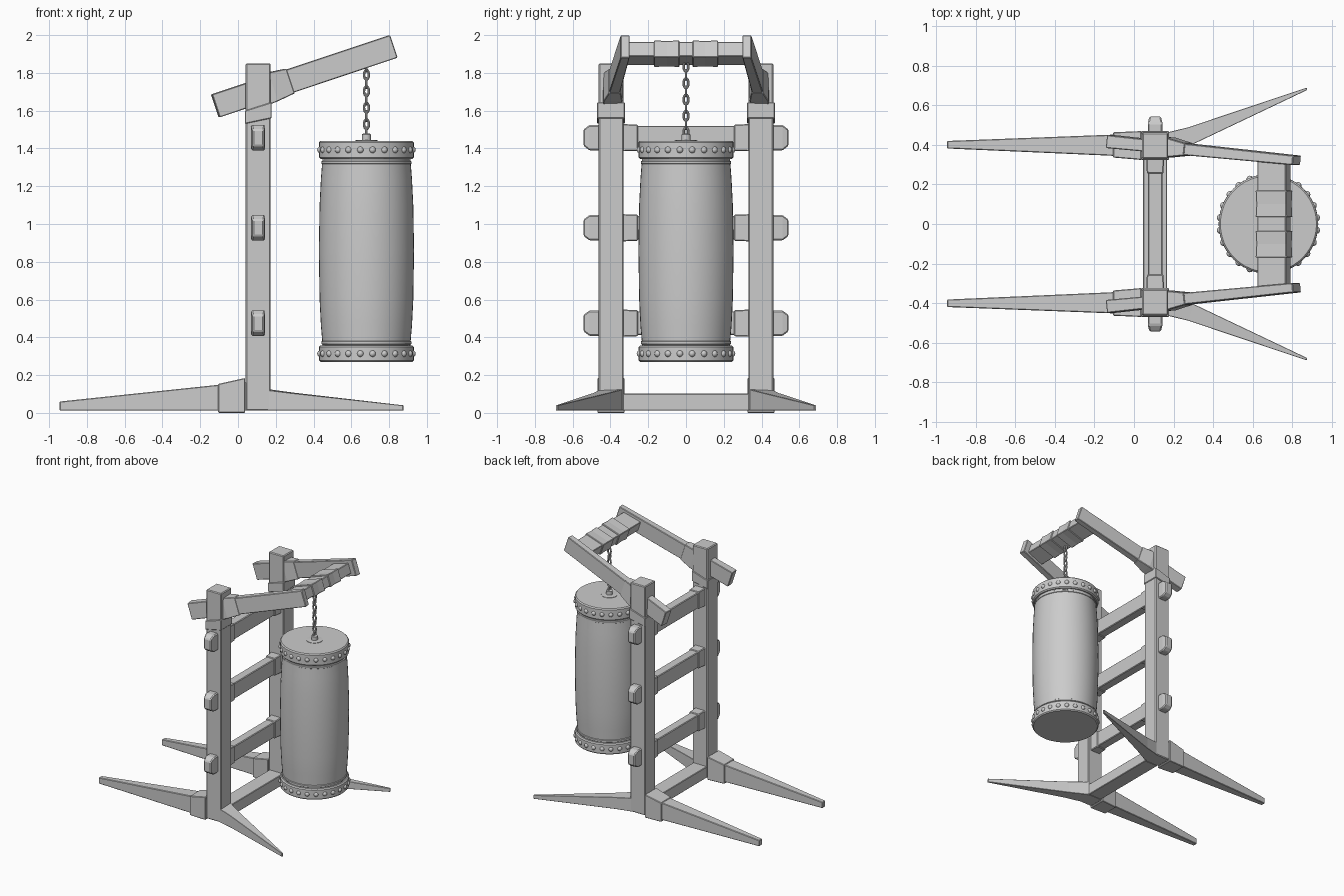
import bpy, bmesh
from math import sin, cos, pi, radians, atan2
from mathutils import Vector, Matrix

if "Cube" in bpy.data.objects:
    bpy.data.objects.remove(bpy.data.objects["Cube"])


def finish(name, bm, bevel=0.0, smooth=False):
    bmesh.ops.recalc_face_normals(bm, faces=bm.faces)
    me = bpy.data.meshes.new(name)
    bm.to_mesh(me)
    bm.free()
    ob = bpy.data.objects.new(name, me)
    bpy.context.collection.objects.link(ob)
    if bevel:
        m = ob.modifiers.new("bevel", 'BEVEL')
        m.width, m.segments = bevel, 1
    if smooth:
        bpy.ops.object.select_all(action='DESELECT')
        ob.select_set(True)
        bpy.context.view_layer.objects.active = ob
        bpy.ops.object.shade_smooth_by_angle(angle=radians(40))
    return ob


def loft(name, sections, bevel=0.0, side=1):
    """Join rectangles (centre, half-vector u, half-vector v); side mirrors in y."""
    bm = bmesh.new()
    rings = []
    for c, u, v in sections:
        c, u, v = Vector(c), Vector(u), Vector(v)
        pts = (c - u - v, c + u - v, c + u + v, c - u + v)
        rings.append([bm.verts.new((p.x, p.y * side, p.z)) for p in pts])
    for a, b in zip(rings, rings[1:]):
        for i in range(4):
            j = (i + 1) % 4
            bm.faces.new((a[i], a[j], b[j], b[i]))
    bm.faces.new(rings[0])
    bm.faces.new(rings[-1])
    return finish(name, bm, bevel)


def sec_x(x, y0, y1, z0, z1):
    return ((x, (y0 + y1) / 2, (z0 + z1) / 2), (0, (y1 - y0) / 2, 0), (0, 0, (z1 - z0) / 2))


def sec_y(y, x, z, hx, hz):
    return ((x, y, z), (hx, 0, 0), (0, 0, hz))


def box(name, x0, x1, y0, y1, z0, z1, bevel=0.0, side=1):
    return loft(name, [sec_x(x0, y0, y1, z0, z1), sec_x(x1, y0, y1, z0, z1)], bevel, side)


PX = 0.107                                   # post centre in x
A, B = Vector((-0.12, 0.417, 1.625)), Vector((0.823, 0.322, 1.94))
tilt = atan2(B.z - A.z, B.x - A.x)
up = Vector((-sin(tilt), 0, cos(tilt)))      # across the sloping arms
along = Vector((cos(tilt), 0, sin(tilt)))


def arm_sec(t, thick, high):
    return (A.lerp(B, t), Vector((0.1, 1, 0)).normalized() * thick, up * high)


for side, tag in ((1, "back"), (-1, "front")):
    # upright post, with a sloping collar below the arm
    box(tag + "_post", 0.041, 0.173, 0.33, 0.462, 0.012, 1.85, 0.006, side)
    loft(tag + "_post_collar", [sec_x(0.036, 0.324, 0.47, 1.53, 1.60),
                                sec_x(0.178, 0.324, 0.47, 1.56, 1.645)], 0.004, side)
    # sloping arm and its tapered sleeve
    loft(tag + "_arm", [arm_sec(0, 0.033, 0.064), arm_sec(1, 0.024, 0.063)], 0.004, side)
    loft(tag + "_arm_sleeve", [arm_sec(0.22, 0.05, 0.086), arm_sec(0.32, 0.05, 0.08),
                               arm_sec(0.42, 0.031, 0.069)], 0.004, side)
    # long rear leg with socket
    loft(tag + "_rear_leg", [sec_x(-0.945, 0.382, 0.42, 0.012, 0.06),
                             sec_x(0.05, 0.338, 0.458, 0.012, 0.165)], 0.004, side)
    loft(tag + "_rear_leg_socket", [sec_x(-0.105, 0.336, 0.464, 0.0, 0.153),
                                    sec_x(0.038, 0.324, 0.47, 0.0, 0.185)], 0.004, side)
    # splayed tapered front leg
    d = Vector((0.36, -1, 0)).normalized()
    loft(tag + "_splayed_leg", [((0.15, 0.395, 0.068), d * 0.062, (0, 0, 0.056)),
                                ((0.29, 0.448, 0.059), d * 0.044, (0, 0, 0.047)),
                                ((0.875, 0.684, 0.026), d * 0.006, (0, 0, 0.014))], 0.002, side)
    # rung tenon ends and inner sleeves
    for n, z in enumerate((0.475, 0.98, 1.457)):
        loft(f"{tag}_tenon_{n}", [sec_y(0.45, PX, z, 0.037, 0.068), sec_y(0.51, PX, z, 0.037, 0.068),
                                  sec_y(0.543, PX, z, 0.03, 0.043)], 0.007, side)
        loft(f"{tag}_rung_sleeve_{n}", [sec_y(0.255, PX, z, 0.042, 0.069),
                                        sec_y(0.335, PX, z, 0.045, 0.072)], 0.005, side)
    # binding around the hanging beam
    c = A.lerp(B, (0.708 - A.x) / (B.x - A.x))
    loft(tag + "_beam_wrap", [((c.x, y, c.z), along * w, up * h) for y, w, h in
                              ((0.035, 0.083, 0.048), (0.10, 0.08, 0.045), (0.17, 0.083, 0.048))],
         0.004, side)

# rungs, base beam and hanging beam
for n, z in enumerate((0.475, 0.98, 1.457)):
    box(f"rung_{n}", PX - 0.036, PX + 0.036, -0.34, 0.34, z - 0.063, z + 0.063, 0.005)
box("base_beam", 0.046, 0.168, -0.335, 0.335, 0.012, 0.102, 0.004)
loft("hanging_beam", [((c.x, y, c.z), along * 0.076, up * 0.04) for y in (-0.32, 0.32)], 0.004)


def lathe(name, profile, n=48):
    bm = bmesh.new()
    rings = [[bm.verts.new((DX + r * cos(2 * pi * i / n), r * sin(2 * pi * i / n), z))
              for i in range(n)] for r, z in profile]
    for a, b in zip(rings, rings[1:]):
        for i in range(n):
            j = (i + 1) % n
            bm.faces.new((a[i], a[j], b[j], b[i]))
    bm.faces.new(rings[0])
    bm.faces.new(rings[-1])
    return finish(name, bm, 0, True)


# hanging padded cylinder with end bands
DX = 0.68
lathe("bag_body", [(0.23, 0.30), (0.234, 0.38), (0.241, 0.46), (0.248, 0.60), (0.252, 0.86),
                   (0.248, 1.10), (0.241, 1.24), (0.234, 1.33), (0.23, 1.41)])
for tag, z0, z1 in (("lower", 0.27, 0.357), ("upper", 1.345, 1.44)):
    lathe(tag + "_band", [(0.243, z0), (0.251, z0 + 0.008), (0.251, z1 - 0.008), (0.243, z1)])
    bm = bmesh.new()
    for i in range(24):
        a = 2 * pi * (i + 0.5) / 24
        bmesh.ops.create_uvsphere(bm, u_segments=12, v_segments=8, radius=0.018, matrix=Matrix.Translation(
            (DX + 0.245 * cos(a), 0.245 * sin(a), (z0 + z1) / 2)))
    finish(tag + "_band_studs", bm, 0, True)
for tag, z in (("lower", 0.372), ("upper", 1.325)):
    lathe(tag + "_seam", [(0.23, z - 0.012), (0.239, z - 0.006), (0.239, z + 0.006), (0.23, z + 0.012)])
lathe("top_plate", [(0.06, 1.435), (0.06, 1.443), (0.024, 1.446), (0.024, 1.474), (0.018, 1.478)], 24)

# chain of alternating oval links
bm = bmesh.new()
links, maj, mnr = 9, 16, 8
for k in range(links):
    zc = 1.485 + k * 0.0435
    grid = []
    for i in range(maj):
        a = 2 * pi * i / maj
        row = []
        for j in range(mnr):
            b = 2 * pi * j / mnr
            r = 0.0065 * cos(b)
            s, t, z = (0.013 + r) * cos(a), 0.0065 * sin(b), (0.026 + r) * sin(a)
            x, y = (s, t) if k % 2 else (t, s)
            row.append(bm.verts.new((DX + x, y, zc + z)))
        grid.append(row)
    for i in range(maj):
        for j in range(mnr):
            p, q = (i + 1) % maj, (j + 1) % mnr
            bm.faces.new((grid[i][j], grid[p][j], grid[p][q], grid[i][q]))
finish("chain", bm, 0, True)
